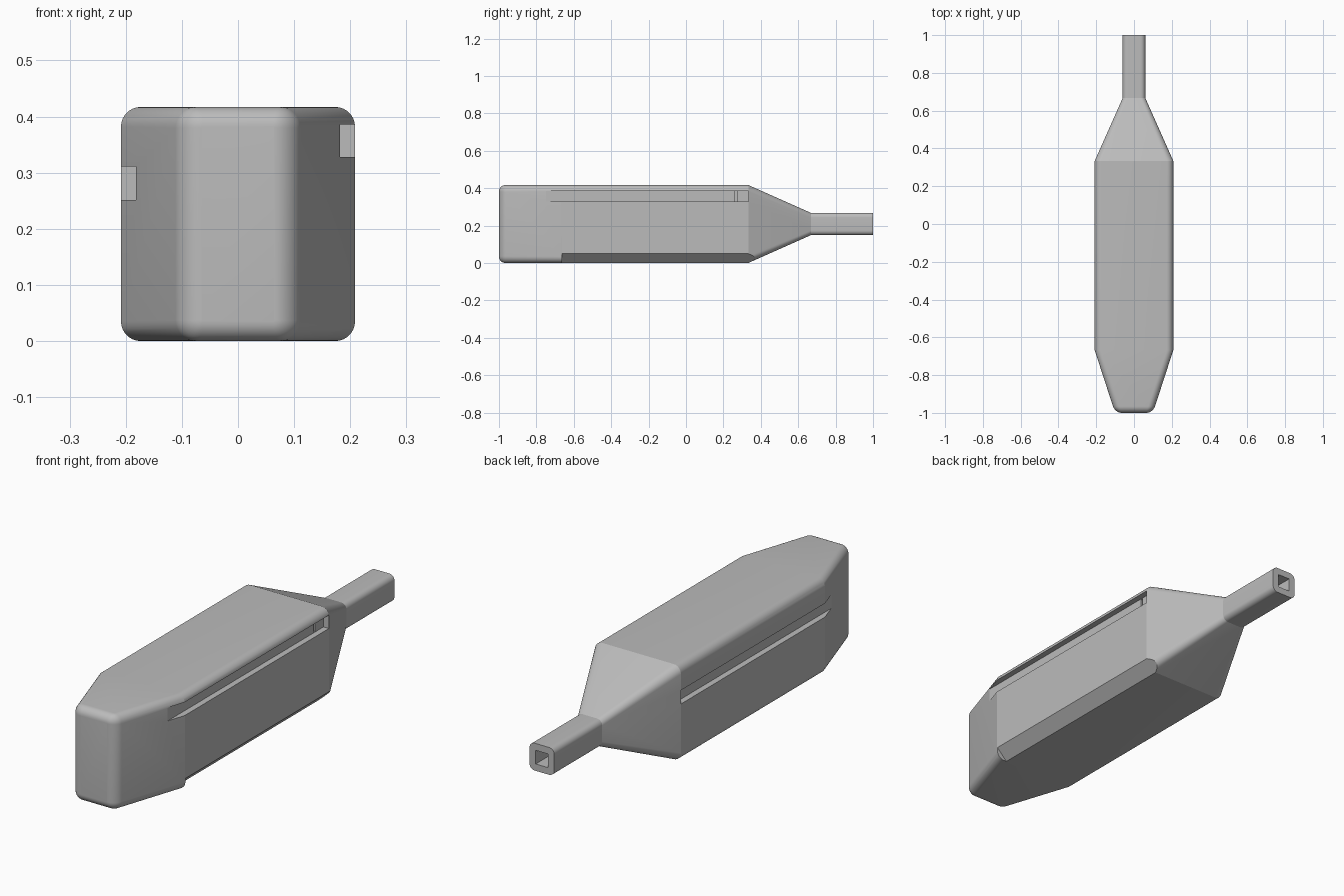
import bpy, bmesh, math
from mathutils import Matrix, Vector

if "Cube" in bpy.data.objects:
    bpy.data.objects.remove(bpy.data.objects["Cube"], do_unlink=True)

MID = 0.2085      # height of the long axis
HALF = 0.2085     # half width of the body
TAIL = 0.06       # half width of the handle tube
ROUND = 0.035     # edge radius
STEPS = 8

grey = bpy.data.materials.new("plain_grey")
grey.use_nodes = True
colour = (0.5, 0.5, 0.5, 1)
grey.diffuse_color = colour
grey.node_tree.nodes["Principled BSDF"].inputs["Base Color"].default_value = colour


def make_object(name, bm):
    bmesh.ops.recalc_face_normals(bm, faces=bm.faces)
    mesh = bpy.data.meshes.new(name)
    bm.to_mesh(mesh)
    bm.free()
    mesh.materials.append(grey)
    obj = bpy.data.objects.new(name, mesh)
    bpy.context.collection.objects.link(obj)
    return obj


def rounded_section(bm, y, hx, hz, r):
    """Ring of vertices forming a rounded rectangle at depth y."""
    ring = []
    for quarter, (sx, sz) in enumerate([(1, 1), (-1, 1), (-1, -1), (1, -1)]):
        for i in range(STEPS + 1):
            a = math.pi / 2 * (quarter + i / STEPS)
            x = sx * (hx - r) + r * math.cos(a)
            z = sz * (hz - r) + r * math.sin(a)
            ring.append(bm.verts.new((x, y, MID + z)))
    return ring


def cut(target, low, high, turn=0.0):
    """Subtract a box, optionally turned about the y axis."""
    low, high = Vector(low), Vector(high)
    bm = bmesh.new()
    matrix = (Matrix.Translation((low + high) / 2) @ Matrix.Rotation(turn, 4, 'Y')
              @ Matrix.Diagonal((*(high - low), 1)))
    bmesh.ops.create_cube(bm, size=1, matrix=matrix)
    cutter = make_object("cutter", bm)
    cutter.hide_render = True
    mod = target.modifiers.new("cut", 'BOOLEAN')
    mod.operation = 'DIFFERENCE'
    mod.solver = 'EXACT'
    mod.object = cutter
    bpy.context.view_layer.objects.active = target
    bpy.ops.object.modifier_apply(modifier=mod.name)
    bpy.data.objects.remove(cutter, do_unlink=True)


# Body: rounded nose, tapered front, long box, tapered back, handle tube
NOSE = 0.1
sections = []
for i in range(STEPS + 1):
    a = math.pi / 2 * i / STEPS
    inset = ROUND * (1 - math.sin(a))
    widen = 0.325 * ROUND * (1 - math.cos(a))
    sections.append((-1 + ROUND * (1 - math.cos(a)), NOSE + widen - inset,
                     HALF - inset, ROUND - inset + 0.002))
sections += [(-0.667, HALF, HALF, ROUND), (0.333, HALF, HALF, ROUND),
             (0.667, TAIL, TAIL, 0.025), (1, TAIL, TAIL, 0.025)]

bm = bmesh.new()
rings = [rounded_section(bm, *s) for s in sections]
for a, b in zip(rings, rings[1:]):
    for i in range(len(a)):
        j = (i + 1) % len(a)
        bm.faces.new((a[i], a[j], b[j], b[i]))
bm.faces.new(rings[0])
bm.faces.new(rings[-1])
body = make_object("body", bm)

# Side grooves at different heights
cut(body, (0.182, -0.8, 0.328), (0.3, 0.333, 0.386))
cut(body, (-0.3, -0.8, 0.251), (-0.182, 0.333, 0.311))

# Narrow slit in the floor of the upper groove
cut(body, (0.15, 0.263, 0.33), (0.2, 0.275, 0.384))

# Chamfer along the lower left edge
reach, depth = 0.1, 0.05
off = (reach - depth / math.sqrt(2)) / math.sqrt(2)
cx, cz = HALF + off, -off
cut(body, (cx - reach, -0.663, cz - reach), (cx + reach, 0.6, cz + reach), math.pi / 4)

# Square bore in the end of the handle
cut(body, (-0.03, 0.4, MID - 0.03), (0.03, 1.1, MID + 0.03))

bpy.ops.object.select_all(action='DESELECT')
body.select_set(True)
bpy.context.view_layer.objects.active = body
bpy.ops.object.shade_smooth_by_angle(angle=math.radians(16))
